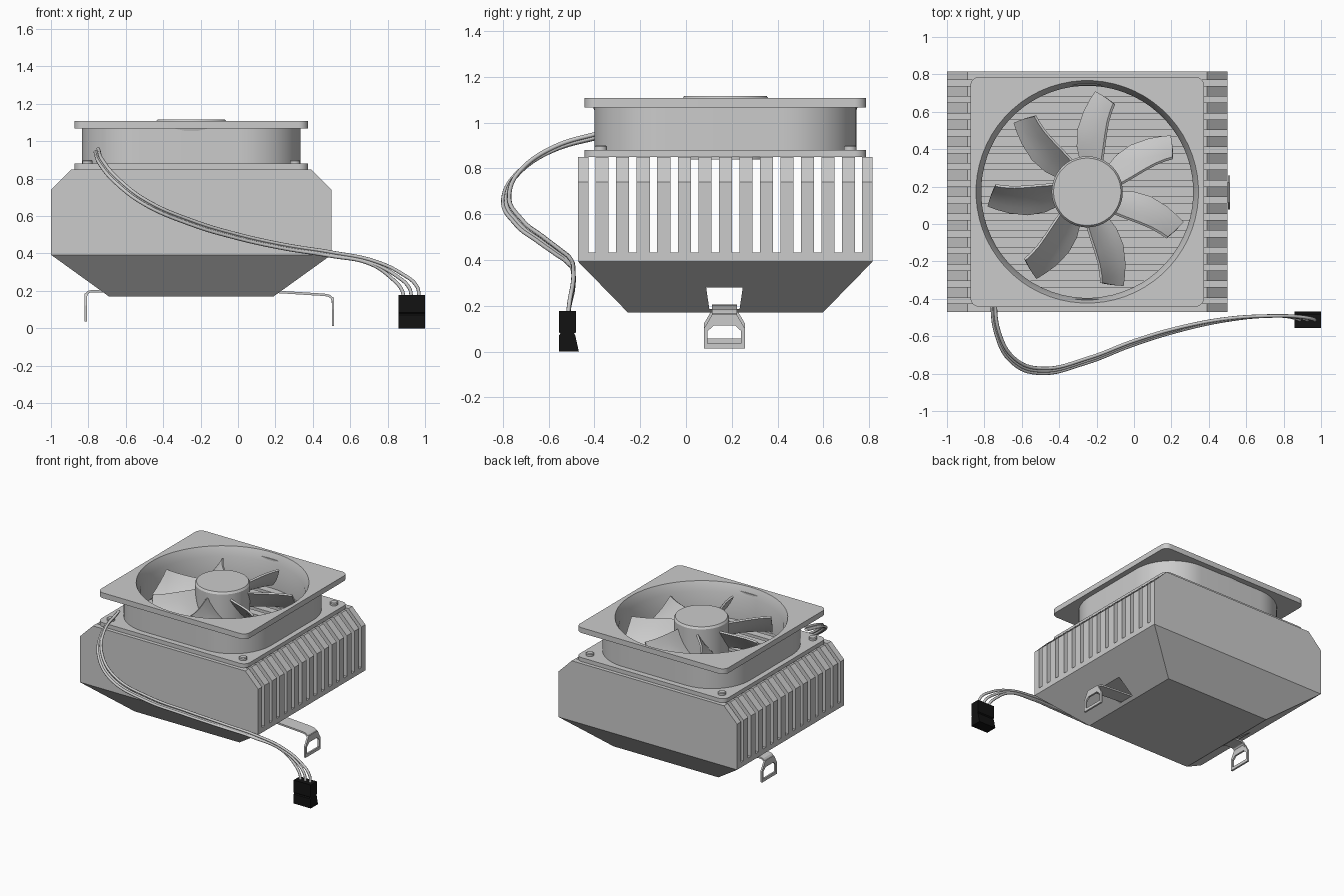
import bpy, bmesh, math
from mathutils import Vector

if "Cube" in bpy.data.objects:
    bpy.data.objects.remove(bpy.data.objects["Cube"])

CX, CY = -0.25, 0.172          # cooler axis


def finish(name, bm, smooth=None, mat=None):
    bmesh.ops.recalc_face_normals(bm, faces=bm.faces[:])
    me = bpy.data.meshes.new(name)
    bm.to_mesh(me)
    bm.free()
    ob = bpy.data.objects.new(name, me)
    bpy.context.collection.objects.link(ob)
    if mat:
        me.materials.append(mat)
    select(ob)
    if smooth:
        bpy.ops.object.shade_smooth_by_angle(angle=math.radians(smooth))
    return ob


def select(ob):
    bpy.ops.object.select_all(action='DESELECT')
    ob.select_set(True)
    bpy.context.view_layer.objects.active = ob


def loft(name, loops, ring=False, smooth=None, mat=None):
    """Skin equal-length closed loops; capped, or joined end to start."""
    bm = bmesh.new()
    rows = [[bm.verts.new(p) for p in lp] for lp in loops]
    n = len(rows[0])
    pairs = list(zip(rows, rows[1:])) + ([(rows[-1], rows[0])] if ring else [])
    for a, b in pairs:
        for i in range(n):
            j = (i + 1) % n
            bm.faces.new((a[i], a[j], b[j], b[i]))
    if not ring:
        bm.faces.new(rows[0])
        bm.faces.new(rows[-1])
    return finish(name, bm, smooth, mat)


def rect(hx, hy, z):
    return [(CX + sx * hx, CY + sy * hy, z) for sx, sy in ((-1, -1), (1, -1), (1, 1), (-1, 1))]


def circle(r, z, n=64, x=CX, y=CY):
    return [(x + r * math.cos(2 * math.pi * (i + .5) / n),
             y + r * math.sin(2 * math.pi * (i + .5) / n), z) for i in range(n)]


def rounded(hx, hy, r, z, n=16):
    pts = []
    for q, (sx, sy) in enumerate(((1, 1), (-1, 1), (-1, -1), (1, -1))):
        for i in range(n):
            a = math.pi / 2 * (q + i / (n - 1))
            pts.append((CX + sx * (hx - r) + r * math.cos(a), CY + sy * (hy - r) + r * math.sin(a), z))
    return pts


# heatsink base: lip plate over a tapered block, with a tunnel for the clip
base = loft("heatsink_base", [rect(.44, .425, .17), rect(.75, .643, .393), rect(.75, .643, .432)])
tunnel = loft("tunnel_cutter", [[(x, .168 - .066, .186), (x, .168 + .066, .186),
                                 (x, .168 + .08, .28), (x, .168 - .08, .28)] for x in (-1.2, .8)])
tunnel.hide_render = True
mod = base.modifiers.new("tunnel", 'BOOLEAN')
mod.operation = 'DIFFERENCE'
mod.solver = 'EXACT'
mod.object = tunnel
select(base)
bpy.ops.object.modifier_apply(modifier=mod.name)
bpy.data.objects.remove(tunnel)


# fins: one chamfered profile repeated along y
def fin(name, y, t):
    prof = [(-.75, .43), (.75, .43), (.75, .74), (.64, .85), (-.64, .85), (-.75, .74)]
    loft(name, [[(CX + x, y + s * t / 2, z) for x, z in prof] for s in (-1, 1)])


for i in range(13):
    fin(f"fin_{i + 1}", CY + (i - 6) * .0897, .057)
for side, s in (("front", -1), ("back", 1)):
    fin(f"end_plate_{side}", CY + s * .62, .046)

# fan frame: both flanges, the housing wall and the flared bore in one ring
loft("fan_frame", [rounded(.625, .615, .05, .85), rounded(.625, .615, .05, .88),
                   rounded(.585, .572, .32, .88), rounded(.585, .572, .32, 1.067),
                   rounded(.625, .615, .05, 1.067), rounded(.625, .615, .05, 1.107),
                   circle(.595, 1.107), circle(.567, 1.04), circle(.567, .85)],
     ring=True, smooth=25)

# screws on the lower flange
for sx in (-1, 1):
    for sy in (-1, 1):
        x, y = CX + sx * .555, CY + sy * .545
        loft(f"screw_{sx}_{sy}", [circle(.028, .875, 20, x, y), circle(.028, .895, 20, x, y),
                                  circle(.022, .9, 20, x, y)], smooth=30)

# fan hub
loft("fan_hub", [circle(.19, .84), circle(.19, 1.102), circle(.18, 1.117)], smooth=30)

# fan blades: (radius, degrees) along the low and high edges
LOW = [(.17, 17), (.25, 17), (.34, 13), (.43, 7), (.49, 3), (.537, 0)]
HIGH = [(.17, -22), (.25, -16), (.32, -13), (.39, -11.5), (.45, -11.5), (.492, -12)]
for k in range(7):
    a0 = 85 + k * 360 / 7
    bm = bmesh.new()
    rows = []
    for (r0, d0), (r1, d1) in zip(LOW, HIGH):
        row = []
        for j in range(5):
            t = j / 4
            r = r0 + (r1 - r0) * t
            a = math.radians(a0 + d0 + (d1 - d0) * t)
            z = .90 + .16 * t - .05 * t * (1 - t)
            row.append(bm.verts.new((CX + r * math.cos(a), CY + r * math.sin(a), z)))
        rows.append(row)
    for a, b in zip(rows, rows[1:]):
        for j in range(4):
            bm.faces.new((a[j], a[j + 1], b[j + 1], b[j]))
    blade = finish(f"fan_blade_{k + 1}", bm)
    sol = blade.modifiers.new("thickness", 'SOLIDIFY')
    sol.thickness = .014
    sol.offset = 0
    bpy.ops.object.modifier_apply(modifier=sol.name)
    bpy.ops.object.shade_smooth_by_angle(angle=math.radians(40))

# spring clip strap through the tunnel, bent down at both ends
path = [(-.814, .16), (-.811, .182), (-.8, .194), (-.78, .199), (-.7, .199), (.2, .195), (.46, .179),
        (.487, .174), (.502, .162), (.507, .145), (.508, .13)]
path = [Vector(p) for p in path]
sections = []
for i, p in enumerate(path):
    d = (path[min(i + 1, len(path) - 1)] - path[max(i - 1, 0)]).normalized()
    nrm = Vector((-d.y, d.x)) * .0065
    sections.append([(q.x, .168 + w, q.y) for q, w in
                     ((p - nrm, -.054), (p - nrm, .054), (p + nrm, .054), (p + nrm, -.054))])
loft("clip_strap", sections, smooth=30)

# clip loops hanging from the strap ends
OUT = [(-.052, .165), (-.09, .1), (-.09, .013), (.09, .013), (.09, .1), (.052, .165)]
INN = [(-.045, .115), (-.073, .09), (-.073, .035), (.073, .035), (.073, .09), (.045, .115)]
for name, x, dz in (("left", -.814, .022), ("right", .508, 0)):
    loft(f"clip_loop_{name}", [[(x + s * .0065, .168 + y, z + dz) for y, z in lp]
                               for lp, s in ((OUT, -1), (OUT, 1), (INN, 1), (INN, -1))], ring=True)

# three wires sweeping from the fan to the plug
WIRE = [(-.755, -.36, .945), (-.73, -.58, .88), (-.645, -.73, .78), (-.5, -.785, .67), (-.25, -.73, .56),
        (0, -.635, .485), (.25, -.56, .43), (.5, -.51, .39), (.72, -.492, .345)]
for k in (-1, 0, 1):
    pts = [(x + k * .008, y + k * .014 * math.sin(math.pi * i / 8), z + k * .009 + .006 * abs(k))
           for i, (x, y, z) in enumerate(WIRE)]
    pts += [(.85 + k * .025, -.495, .278 + k * .014), (.928 + k * .041 - .012, -.508, .215 + k * .008),
            (.928 + k * .041, -.515, .165)]
    cu = bpy.data.curves.new(f"wire_{k + 2}", 'CURVE')
    cu.dimensions = '3D'
    cu.bevel_depth = .0095
    cu.bevel_resolution = 2
    cu.resolution_u = 8
    cu.use_fill_caps = True
    sp = cu.splines.new('BEZIER')
    sp.bezier_points.add(len(pts) - 1)
    for bp, p in zip(sp.bezier_points, pts):
        bp.co = p
        bp.handle_left_type = bp.handle_right_type = 'AUTO'
    ob = bpy.data.objects.new(f"wire_{k + 2}", cu)
    bpy.context.collection.objects.link(ob)
    select(ob)
    bpy.ops.object.convert(target='MESH')
    bpy.ops.object.shade_smooth_by_angle(angle=math.radians(50))

# black plug: side profile with a waist and a flared foot
black = bpy.data.materials.new("black_plastic")
black.diffuse_color = (.006, .006, .006, 1)
black.use_nodes = True
black.node_tree.nodes["Principled BSDF"].inputs["Base Color"].default_value = black.diffuse_color
plug = [(-.555, 0), (-.468, 0), (-.484, .072), (-.49, .078), (-.481, .084), (-.481, .178),
        (-.555, .178), (-.555, .084), (-.548, .078), (-.555, .072)]
loft("wire_plug", [[(x, y, z) for y, z in plug] for x in (.857, 1.0)], mat=black)
